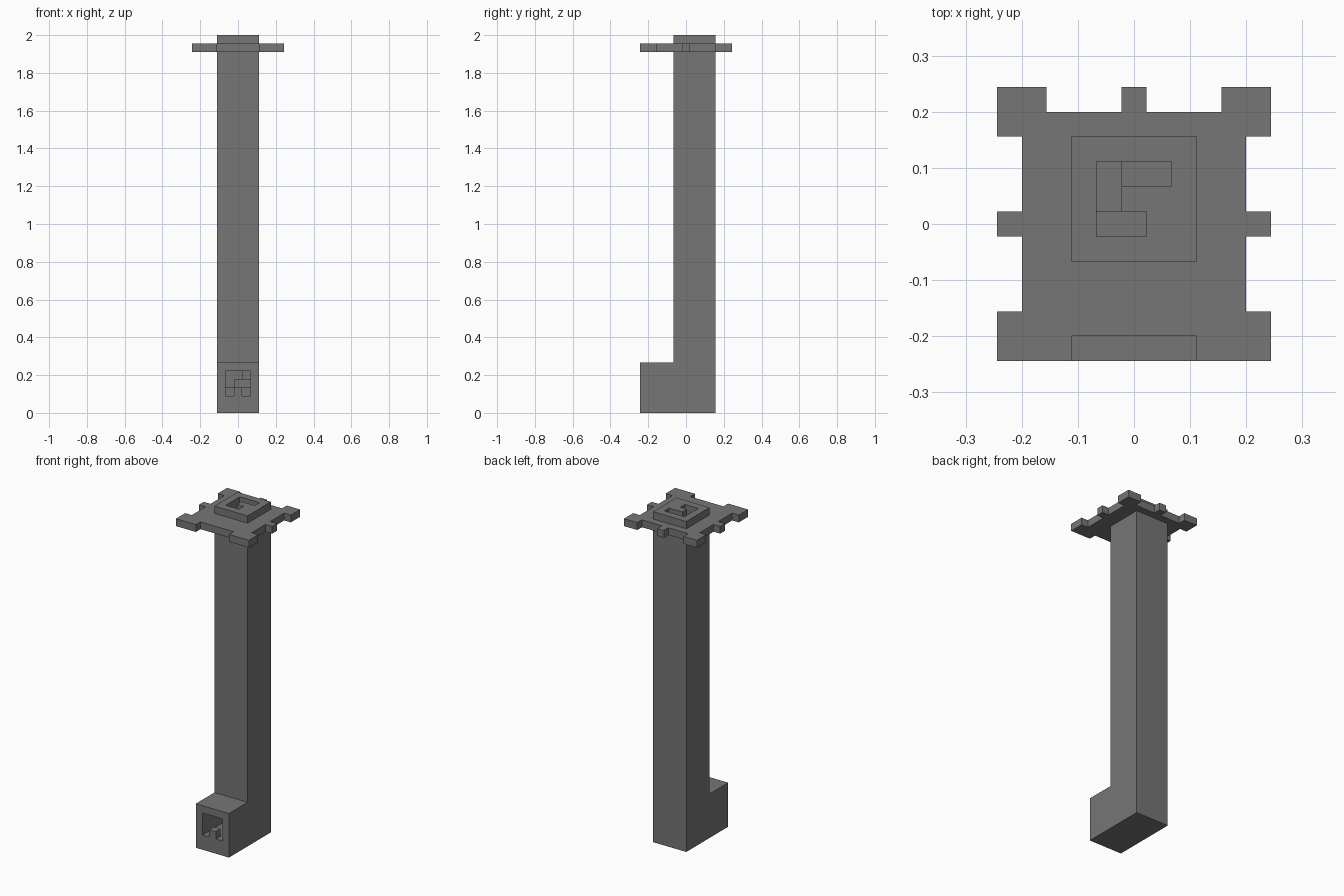
import bpy
import bmesh
from mathutils import Vector

U = 2 / 45  # one block

cube = bpy.data.objects.get("Cube")
if cube:
    bpy.data.objects.remove(cube, do_unlink=True)

stone = bpy.data.materials.new("grey stone")
stone.use_nodes = True
stone.diffuse_color = (0.18, 0.18, 0.18, 1)
stone.node_tree.nodes["Principled BSDF"].inputs["Base Color"].default_value = stone.diffuse_color


def finish(bm, name):
    bmesh.ops.recalc_face_normals(bm, faces=bm.faces)
    mesh = bpy.data.meshes.new(name)
    bm.to_mesh(mesh)
    bm.free()
    mesh.materials.append(stone)
    obj = bpy.data.objects.new(name, mesh)
    bpy.context.collection.objects.link(obj)
    return obj


def extrude(name, points, shift):
    """Prism made by sweeping a flat outline (in blocks) along a vector."""
    bm = bmesh.new()
    face = bm.faces.new([bm.verts.new(Vector(p) * U) for p in points])
    swept = bmesh.ops.extrude_face_region(bm, geom=[face])["geom"]
    verts = [g for g in swept if isinstance(g, bmesh.types.BMVert)]
    bmesh.ops.translate(bm, verts=verts, vec=Vector(shift) * U)
    return finish(bm, name)


def add_box(bm, x0, x1, y0, y1, z0, z1):
    verts = bmesh.ops.create_cube(bm, size=1)["verts"]
    for v in verts:
        v.co = Vector((x1 if v.co.x > 0 else x0,
                       y1 if v.co.y > 0 else y0,
                       z1 if v.co.z > 0 else z0)) * U


def cut(obj, cutter):
    mod = obj.modifiers.new("cut", "BOOLEAN")
    mod.operation = "DIFFERENCE"
    mod.solver = "EXACT"
    mod.object = cutter
    bpy.context.view_layer.objects.active = obj
    bpy.ops.object.modifier_apply(modifier=mod.name)


# Tower with its entrance block
side = [(-5.5, 0), (3.5, 0), (3.5, 45), (-1.5, 45), (-1.5, 6), (-5.5, 6)]
tower = extrude("tower", [(-2.5, y, z) for y, z in side], (5, 0, 0))

# Notched platform fitted round the tower
half = [(2.5, -4.5), (2.5, -5.5), (5.5, -5.5), (5.5, -3.5), (4.5, -3.5),
        (4.5, -.5), (5.5, -.5), (5.5, .5), (4.5, .5), (4.5, 3.5),
        (5.5, 3.5), (5.5, 5.5), (3.5, 5.5), (3.5, 4.5), (.5, 4.5), (.5, 5.5)]
outline = half + [(-x, y) for x, y in reversed(half)]
platform = extrude("platform", [(x, y, 43) for x, y in outline], (0, 0, 1))
cut(platform, tower)

# Hollow stairwell and doorway
hollow = [(-6, 2), (2.5, 2), (2.5, 46), (-.5, 46), (-.5, 5), (-6, 5)]
cutter = extrude("hollow_cutter", [(-1.5, y, z) for y, z in hollow], (3, 0, 0))
cutter.hide_render = True
cut(tower, cutter)
bpy.data.objects.remove(cutter, do_unlink=True)

# Spiral stair: four two-block treads per turn
treads = [(-.5, 1.5, 1.5, 2.5), (.5, 1.5, -.5, 1.5),
          (-1.5, .5, -.5, .5), (-1.5, -.5, .5, 2.5)]
bm = bmesh.new()
for top in range(3, 46):
    add_box(bm, *treads[top % 4], top - 1, top)
add_box(bm, -.5, .5, .5, 1.5, 44, 45)  # landing
finish(bm, "spiral_stair")

# Single step in the doorway
bm = bmesh.new()
add_box(bm, -.5, .5, -5.5, -4.5, 2, 3)
finish(bm, "door_step")
